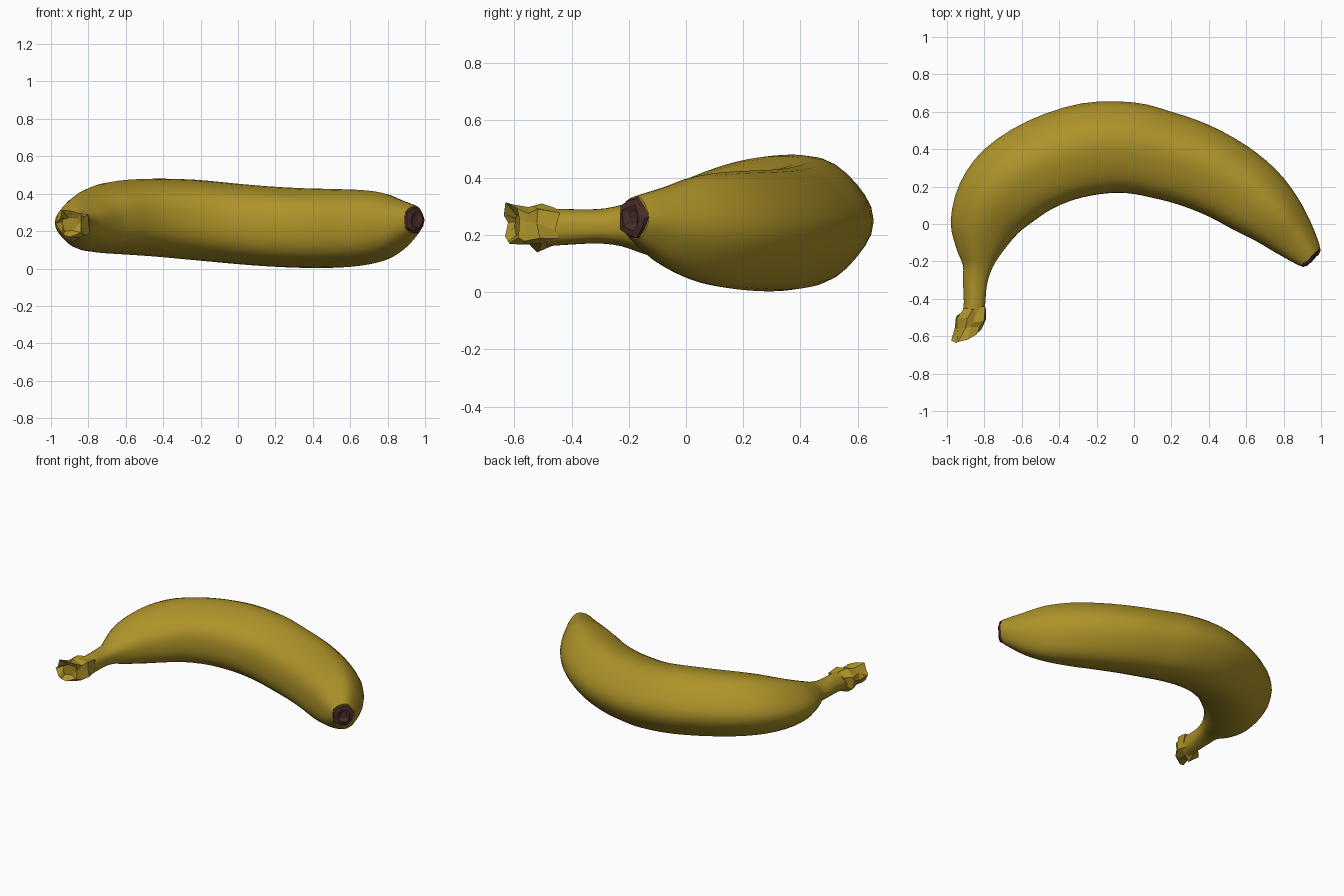
import bpy, bmesh, math, random
from mathutils import Vector

if "Cube" in bpy.data.objects:
    bpy.data.objects.remove(bpy.data.objects["Cube"])

random.seed(4)


def material(name, color):
    m = bpy.data.materials.new(name)
    m.diffuse_color = (*color, 1)
    m.use_nodes = True
    m.node_tree.nodes["Principled BSDF"].inputs["Base Color"].default_value = m.diffuse_color
    return m


YELLOW = material("banana yellow", (0.42, 0.29, 0.022))
BROWN = material("dark brown", (0.065, 0.028, 0.025))


def profile(sides, ridge):
    """Unit cross-section with five soft ridges, stretched to fill -1..1."""
    pts = []
    for k in range(sides):
        t = 2 * math.pi * k / sides
        r = 1 + ridge * math.cos(5 * t)
        pts.append((r * math.cos(t), r * math.sin(t)))
    us, vs = [p[0] for p in pts], [p[1] for p in pts]

    def fit(a, lo, hi):
        return 2 * (a - lo) / (hi - lo) - 1
    return [(fit(u, min(us), max(us)), fit(v, min(vs), max(vs))) for u, v in pts]


def smooth_stations(st, steps):
    """Catmull-Rom refinement of the station list."""
    out = []
    for i in range(len(st) - 1):
        p = [st[max(0, min(len(st) - 1, i + d))] for d in (-1, 0, 1, 2)]
        for s in range(steps):
            t = s / steps
            out.append([0.5 * (2 * b + (c - a) * t + (2 * a - 5 * b + 4 * c - d) * t ** 2
                               + (3 * b - a - 3 * c + d) * t ** 3)
                        for a, b, c, d in zip(*p)])
    return out + [list(st[-1])]


def loft(name, stations, section, mat, jitter=0.0, smooth=True):
    """Station = outer x, y, inner x, y, lowest z, highest z."""
    bm = bmesh.new()
    rings = []
    for ox, oy, ix, iy, lo, hi in stations:
        c = Vector(((ox + ix) / 2, (oy + iy) / 2, (lo + hi) / 2))
        u = Vector(((ox - ix) / 2, (oy - iy) / 2, 0))
        ring = []
        for a, b in section:
            j = Vector([random.uniform(-jitter, jitter) for _ in range(3)])
            ring.append(bm.verts.new(c + u * a + Vector((0, 0, b * (hi - lo) / 2)) + j))
        rings.append(ring)
    n = len(section)
    for r, q in zip(rings, rings[1:]):
        for k in range(n):
            bm.faces.new((r[k], r[(k + 1) % n], q[(k + 1) % n], q[k]))
    bm.faces.new(rings[0])
    bm.faces.new(rings[-1])
    bmesh.ops.recalc_face_normals(bm, faces=bm.faces[:])
    me = bpy.data.meshes.new(name)
    bm.to_mesh(me)
    bm.free()
    me.materials.append(mat)
    ob = bpy.data.objects.new(name, me)
    bpy.context.collection.objects.link(ob)
    if smooth:
        bpy.ops.object.select_all(action='DESELECT')
        ob.select_set(True)
        bpy.context.view_layer.objects.active = ob
        bpy.ops.object.shade_smooth_by_angle(angle=math.radians(40))
    return ob


# Peel: stem and body in one curved loft
body = [
    (-0.92, -0.49, -0.80, -0.49, 0.16, 0.29),
    (-0.91, -0.42, -0.795, -0.42, 0.165, 0.29),
    (-0.915, -0.30, -0.785, -0.32, 0.17, 0.29),
    (-0.915, -0.22, -0.755, -0.23, 0.16, 0.305),
    (-0.95, -0.13, -0.70, -0.145, 0.13, 0.34),
    (-0.98, 0.02, -0.62, -0.05, 0.10, 0.39),
    (-0.93, 0.22, -0.53, 0.02, 0.085, 0.44),
    (-0.80, 0.40, -0.44, 0.08, 0.077, 0.47),
    (-0.57, 0.55, -0.32, 0.13, 0.065, 0.48),
    (-0.28, 0.645, -0.18, 0.16, 0.045, 0.475),
    (0.00, 0.65, -0.04, 0.165, 0.025, 0.455),
    (0.20, 0.60, 0.10, 0.14, 0.012, 0.44),
    (0.40, 0.53, 0.25, 0.10, 0.004, 0.43),
    (0.60, 0.42, 0.40, 0.04, 0.004, 0.425),
    (0.76, 0.29, 0.53, -0.03, 0.015, 0.42),
    (0.87, 0.15, 0.65, -0.09, 0.04, 0.405),
    (0.94, 0.02, 0.76, -0.155, 0.09, 0.37),
    (0.985, -0.09, 0.85, -0.205, 0.155, 0.345),
    (0.995, -0.13, 0.89, -0.225, 0.185, 0.335),
]
loft("banana_peel", smooth_stations(body, 3), profile(30, 0.025), YELLOW)

# Torn stem end: rough flared knob with a sunken centre
knob = [
    (-0.915, -0.46, -0.80, -0.45, 0.165, 0.29),
    (-0.965, -0.50, -0.795, -0.525, 0.15, 0.315),
    (-0.955, -0.56, -0.82, -0.56, 0.165, 0.30),
    (-0.985, -0.63, -0.84, -0.595, 0.165, 0.315),
    (-0.94, -0.59, -0.87, -0.58, 0.20, 0.28),
]
loft("stem_end", knob, profile(10, 0.08), YELLOW, jitter=0.014, smooth=False)

# Dark blossom tip: shrinking rings pushed along the end direction
tip = []
ox, oy, ix, iy, lo, hi = body[-1]
for scale, push in ((0.99, 0.0), (0.93, 0.014), (0.6, 0.02), (0.3, 0.008)):
    mx, my, mz = (ox + ix) / 2 + 0.67 * push, (oy + iy) / 2 - 0.74 * push, (lo + hi) / 2
    hx, hy, hz = (ox - ix) / 2 * scale, (oy - iy) / 2 * scale, (hi - lo) / 2 * scale
    tip.append((mx + hx, my + hy, mx - hx, my - hy, mz - hz, mz + hz))
loft("blossom_tip", tip, profile(10, 0.06), BROWN, jitter=0.004, smooth=False)
